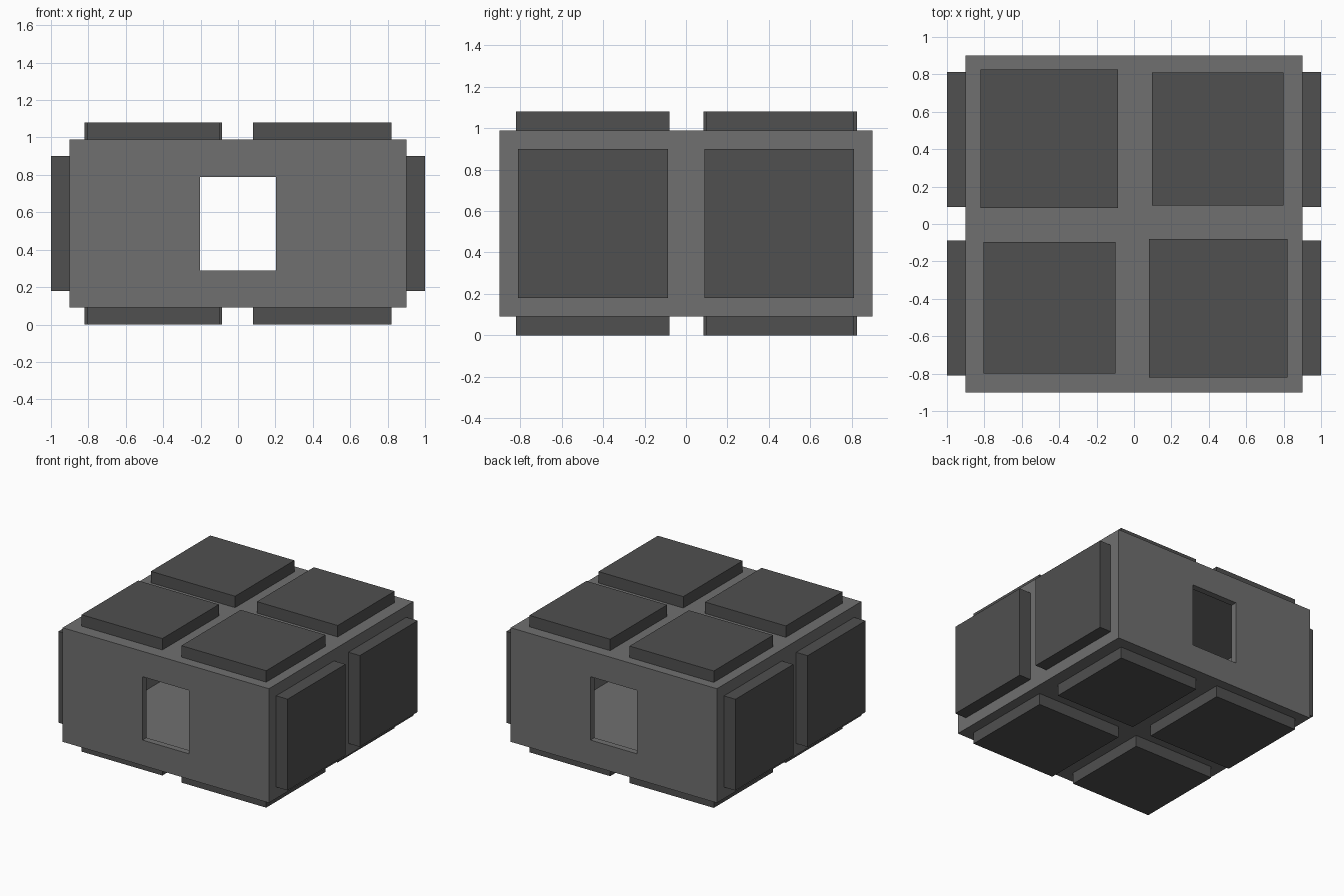
import bpy

if "Cube" in bpy.data.objects:
    bpy.data.objects.remove(bpy.data.objects["Cube"])


def material(name, value):
    m = bpy.data.materials.new(name)
    m.diffuse_color = (value, value, value, 1)
    m.use_nodes = True
    m.node_tree.nodes["Principled BSDF"].inputs["Base Color"].default_value = m.diffuse_color
    return m


def box(name, x, y, z, mat=None):
    bpy.ops.mesh.primitive_cube_add(size=1, location=[sum(r) / 2 for r in (x, y, z)])
    ob = bpy.context.object
    ob.name = name
    ob.scale = [r[1] - r[0] for r in (x, y, z)]
    bpy.ops.object.transform_apply(location=True, rotation=False, scale=True)
    if mat:
        ob.data.materials.append(mat)
    return ob


def cut(target, cutter):
    cutter.hide_render = True
    cutter.hide_set(True)
    mod = target.modifiers.new(cutter.name, 'BOOLEAN')
    mod.operation = 'DIFFERENCE'
    mod.solver = 'EXACT'
    mod.object = cutter


light = material("body_grey", 0.16)
dark = material("panel_grey", 0.08)

# Hollow body with a window through the front and back walls
body = box("body", (-0.9, 0.9), (-0.9, 0.9), (0.09, 0.99), light)
cut(body, box("cavity_cutter", (-0.85, 0.85), (-0.85, 0.85), (0.14, 0.94)))
cut(body, box("window_cutter", (-0.203, 0.203), (-1.2, 1.2), (0.29, 0.79)))

# Four raised panels on the top and bottom: slightly different sizes
panels = [
    ((-0.82, -0.085), (0.085, 0.825)),
    ((0.095, 0.80), (0.10, 0.81)),
    ((-0.805, -0.10), (-0.80, -0.095)),
    ((0.08, 0.82), (-0.82, -0.08)),
]
for label, z in (("top", (0.99, 1.08)), ("bottom", (0.0, 0.09))):
    for i, (x, y) in enumerate(panels):
        box(f"{label}_panel_{i + 1}", x, y, z, dark)

# Two raised panels on each side
for label, x in (("left", (-1.0, -0.9)), ("right", (0.9, 1.0))):
    box(f"{label}_front_panel", x, (-0.81, -0.088), (0.18, 0.90), dark)
    box(f"{label}_back_panel", x, (0.09, 0.812), (0.18, 0.90), dark)
